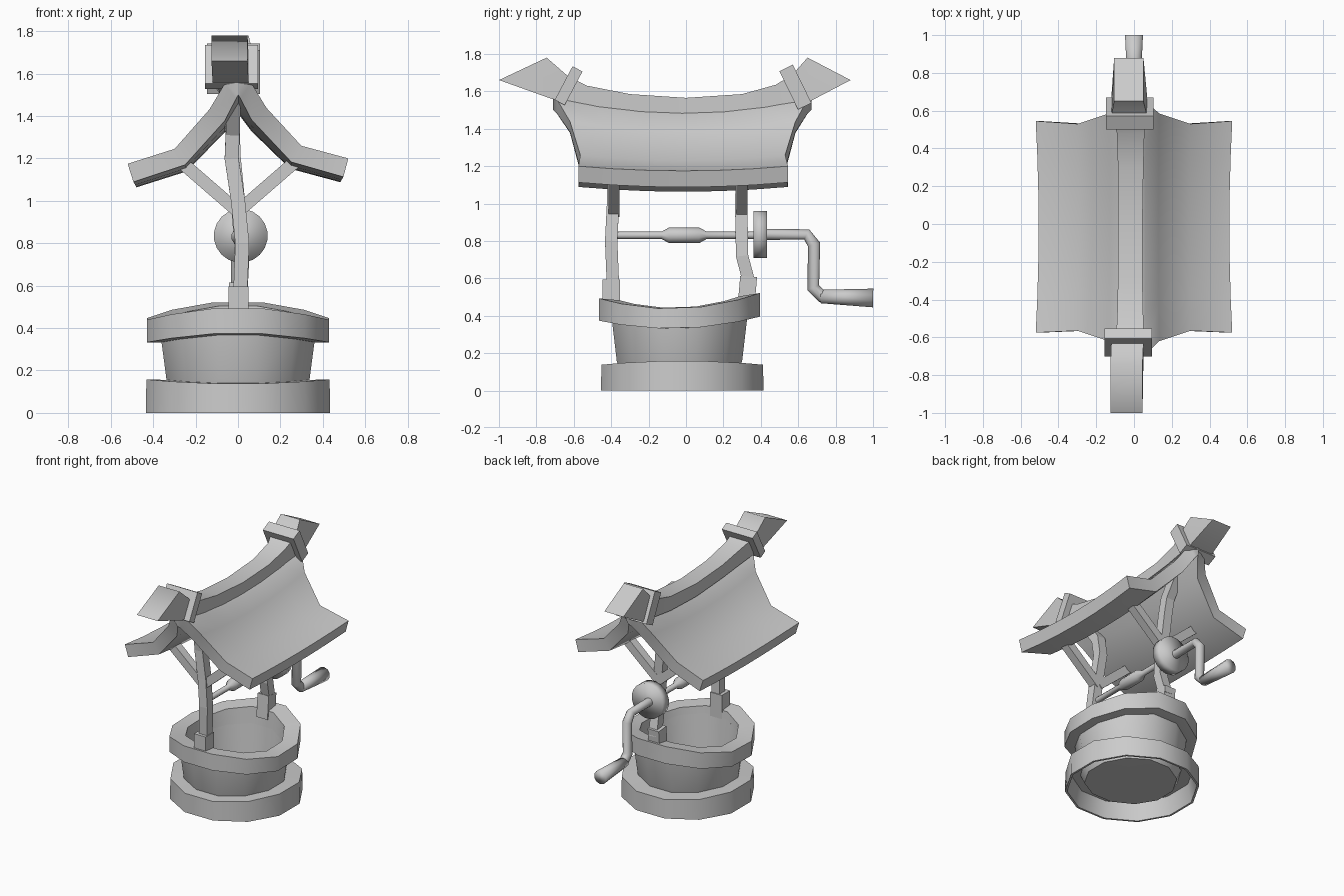
import bpy, bmesh, math
from mathutils import Vector

old = bpy.data.objects.get("Cube")
if old:
    bpy.data.objects.remove(old, do_unlink=True)

GREY = (0.6, 0.6, 0.6, 1)
mat = bpy.data.materials.new("plain grey")
mat.diffuse_color = GREY
mat.use_nodes = True
mat.node_tree.nodes["Principled BSDF"].inputs["Base Color"].default_value = GREY


def finish(name, bm, angle=0):
    bmesh.ops.remove_doubles(bm, verts=bm.verts, dist=0.0005)
    bmesh.ops.recalc_face_normals(bm, faces=bm.faces)
    mesh = bpy.data.meshes.new(name)
    bm.to_mesh(mesh)
    bm.free()
    mesh.materials.append(mat)
    ob = bpy.data.objects.new(name, mesh)
    bpy.context.collection.objects.link(ob)
    if angle:
        bpy.ops.object.select_all(action='DESELECT')
        ob.select_set(True)
        bpy.context.view_layer.objects.active = ob
        bpy.ops.object.shade_smooth_by_angle(angle=math.radians(angle))
    return ob


def loft(name, rings, angle=0, closed=False):
    """Skin a row of equal point rings, capping the ends unless closed."""
    bm = bmesh.new()
    rows = [[bm.verts.new(p) for p in ring] for ring in rings]
    pairs = list(zip(rows, rows[1:]))
    if closed:
        pairs.append((rows[-1], rows[0]))
    n = len(rows[0])
    for a, b in pairs:
        for i in range(n):
            j = (i + 1) % n
            bm.faces.new((a[i], a[j], b[j], b[i]))
    if not closed:
        bm.faces.new(rows[0])
        bm.faces.new(rows[-1])
    return finish(name, bm, angle)


def lathe(name, profile, cy, saddle, tilt=0, sides=12):
    """Ring around z whose upper points rise at the front and back."""
    rings = []
    for k in range(sides):
        a = math.tau * (k + 0.5) / sides
        rings.append([(r * math.cos(a), cy + r * math.sin(a),
                       z + r * z * (tilt * math.sin(a) - saddle * math.cos(2 * a)))
                      for r, z in profile])
    return loft(name, rings, 40, True)


def tube(name, path, radii, sides=10, side_axis=(1, 0, 0), angle=50):
    """Sweep a polygon along a path lying across side_axis."""
    pts = [Vector(p) for p in path]
    u = Vector(side_axis)
    rings = []
    for i, p in enumerate(pts):
        d1 = (p - pts[max(i - 1, 0)]).normalized()
        d2 = (pts[min(i + 1, len(pts) - 1)] - p).normalized()
        t = (d1 + d2).normalized()
        v = t.cross(u).normalized()
        w = v.cross(t).normalized()
        ring = []
        for k in range(sides):
            a = math.tau * (k + 0.5) / sides
            ring.append(p + radii[i] * (w * math.cos(a) + v * math.sin(a)))
        rings.append(ring)
    return loft(name, rings, angle)


def beam(name, path, width, side_axis=(1, 0, 0)):
    return tube(name, path, [width / math.sqrt(2)] * len(path), 4, side_axis, 0)


# Stone well: hollow foot ring, tapered wall with floor, saddle-shaped rim
lathe("foot_ring", [(.435, 0), (.45, 0), (.447, .148), (.33, .148), (.33, .125), (.41, .125)],
      -.02, -.17)
lathe("well_wall", [(0, .065), (.31, .065), (.347, .15), (.378, .39), (.33, .41),
                    (.295, .085), (0, .085)], -.035, .17)
lathe("well_rim", [(.38, .355), (.445, .36), (.445, .475), (.335, .47), (.325, .36)],
      -.035, .175, .07)

# Posts with foot blocks, leaning out to the ridge at the top
beam("front_post", [(.01, -.39, .55), (.02, -.40, .8), (0, -.39, 1.0),
                    (-.03, -.385, 1.2), (-.025, -.4, 1.32), (-.02, -.52, 1.5)], .066)
beam("back_post", [(.01, .345, .55), (.02, .30, .72), (0, .295, 1.0),
                   (-.02, .30, 1.2), (-.025, .32, 1.32), (-.02, .45, 1.5)], .066)
beam("front_foot_block", [(.002, -.4, .42), (.002, -.4, .595)], .095)
beam("back_foot_block", [(.002, .32, .44), (.002, .335, .61)], .09)

# Slanted roof braces
for end, y in (("front", -.385), ("back", .30)):
    for side, s in (("left", 1), ("right", -1)):
        beam(f"{end}_{side}_brace", [(0, y, .95), (s * .3, y, 1.21)], .06, (0, 1, 0))

# Flared, sagging roof: half profile of x, z, front y, back y, end lift
half = [(0, 1.50, -.71, .67, .09), (.06, 1.475, -.69, .65, .08),
        (.13, 1.385, -.62, .585, .05), (.29, 1.222, -.565, .53, .03),
        (.505, 1.162, -.575, .545, .025)]
profile = [(-x, z, f, b, k) for x, z, f, b, k in half[:0:-1]] + half
bm = bmesh.new()
rows = []
for x, z, f, b, lift in profile:
    row = []
    for i in range(7):
        t = i / 3 - 1
        row.append(bm.verts.new((x * (1 + .03 * t * t), (f + b) / 2 + t * (b - f) / 2,
                                 z + lift * t * t + .025 * x)))
    rows.append(row)
for a, b in zip(rows, rows[1:]):
    for i in range(6):
        bm.faces.new((a[i], b[i], b[i + 1], a[i + 1]))
for f in bm.faces:
    f.normal_update()
    if f.normal.z < 0:
        f.normal_flip()
inner = {}
for v in list(bm.verts):
    v.normal_update()
    n = Vector((v.normal.x, 0, v.normal.z)).normalized()
    inner[v] = bm.verts.new(v.co - n * .09)
for f in list(bm.faces):
    bm.faces.new([inner[v] for v in reversed(f.verts)])
for e in [e for e in bm.edges if e.is_boundary and all(v in inner for v in e.verts)]:
    a, b = e.verts
    bm.faces.new((a, b, inner[b], inner[a]))
finish("roof", bm, 50)

# Ridge beam: lower y, z then upper y, z, then x limits
ridge = [(-1, 1.66, -.745, 1.78, -.125, .045), (-.72, 1.56, -.63, 1.68, -.12, .05),
         (-.55, 1.52, -.53, 1.63, -.09, .05), (-.3, 1.49, -.3, 1.585, -.085, .045),
         (0, 1.47, 0, 1.565, -.085, .045), (.3, 1.48, .3, 1.585, -.085, .05),
         (.5, 1.51, .48, 1.635, -.09, .055), (.67, 1.55, .57, 1.69, -.12, .07),
         (.88, 1.66, .65, 1.78, -.105, .05)]
loft("ridge_beam", [[(l, y0, z0), (r, y0, z0), (r, y1, z1), (l, y1, z1)]
                    for y0, z0, y1, z1, l, r in ridge], 75)


# Straps round the ridge ends
def strap(name, x, bottom, top, thick):
    lo, hi = Vector((x, *bottom)), Vector((x, *top))
    across = (hi - lo).cross(Vector((1, 0, 0))).normalized() * thick / 2
    side = Vector((.125, 0, 0))
    loft(name, [[p + side + across, p - side + across, p - side - across, p + side - across]
                for p in (lo, hi)])


strap("front_strap", -.03, (-.675, 1.54), (-.58, 1.72), .06)
strap("back_strap", -.022, (.635, 1.52), (.535, 1.725), .08)

# Winding axle, rounded wheel and crank
tube("axle", [(.01, y, .83) for y in (-.4, -.13, -.09, .07, .11, .42)],
     [.02, .02, .042, .042, .02, .02])
tube("wheel", [(.013, .36, .835), (.013, .432, .835)], [.127, .127], 20, angle=180)
tube("crank", [(0, .42, .835), (0, .645, .835), (0, .685, .78), (0, .68, .55),
               (0, .725, .505), (0, .8, .498)], [.03, .03, .034, .034, .034, .036])
tube("crank_handle", [(0, .72, .503), (0, 1.0, .495)], [.036, .05], angle=180)
